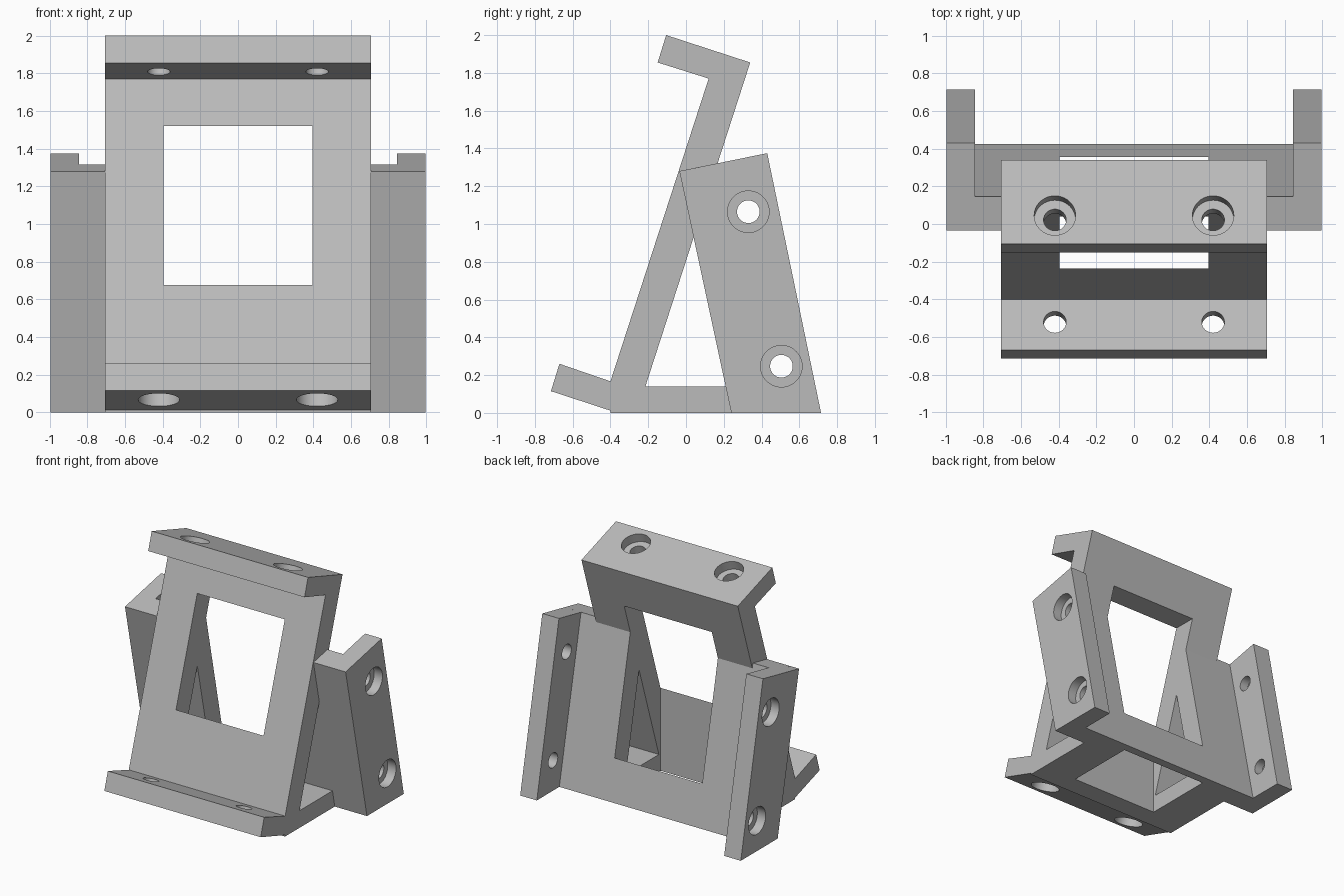
import bpy
import bmesh
from math import radians
from mathutils import Vector

cube = bpy.data.objects.get("Cube")
if cube:
    bpy.data.objects.remove(cube, do_unlink=True)

grey = bpy.data.materials.new("plain grey")
grey.use_nodes = True
grey.diffuse_color = (0.5, 0.5, 0.5, 1)
grey.node_tree.nodes["Principled BSDF"].inputs["Base Color"].default_value = (0.5, 0.5, 0.5, 1)


def add_object(name, bm):
    bmesh.ops.recalc_face_normals(bm, faces=bm.faces)
    mesh = bpy.data.meshes.new(name)
    bm.to_mesh(mesh)
    bm.free()
    mesh.materials.append(grey)
    obj = bpy.data.objects.new(name, mesh)
    bpy.context.collection.objects.link(obj)
    return obj


def prism(name, profile, x0, x1):
    """Extrude a (y, z) outline from x0 to x1."""
    bm = bmesh.new()
    face = bm.faces.new([bm.verts.new((x0, y, z)) for y, z in profile])
    ext = bmesh.ops.extrude_face_region(bm, geom=[face])
    moved = [v for v in ext["geom"] if isinstance(v, bmesh.types.BMVert)]
    bmesh.ops.translate(bm, verts=moved, vec=(x1 - x0, 0, 0))
    return add_object(name, bm)


def rod(name, centre, axis, radius, length):
    bm = bmesh.new()
    bmesh.ops.create_cone(bm, cap_ends=True, segments=48, radius1=radius,
                          radius2=radius, depth=length)
    obj = add_object(name, bm)
    obj.rotation_euler = Vector(axis).to_track_quat("Z", "Y").to_euler()
    obj.location = centre
    obj.hide_render = True
    return obj


def combine(target, tool, operation):
    mod = target.modifiers.new("combine", "BOOLEAN")
    mod.operation, mod.solver, mod.object = operation, "EXACT", tool
    bpy.context.view_layer.update()
    bpy.context.view_layer.objects.active = target
    bpy.ops.object.modifier_apply(modifier=mod.name)
    bpy.data.objects.remove(tool, do_unlink=True)


def drill(target, mouth, axis):
    """Through hole with a counterbore; axis points out of the mouth."""
    mouth, axis = Vector(mouth), Vector(axis).normalized()
    combine(target, rod("hole_cutter", mouth - axis * 0.08, axis, 0.06, 0.3), "DIFFERENCE")
    combine(target, rod("counterbore_cutter", mouth, axis, 0.11, 0.15), "DIFFERENCE")


# Leaning front plate with top arm, foot and base, around a triangular gap
half = 0.705
bracket = prism("mounting_bracket", [
    (-0.40, 0), (-0.40, 0.012), (-0.715, 0.115), (-0.67, 0.26), (-0.40, 0.167),
    (0.12, 1.77), (-0.15, 1.855), (-0.105, 2.0), (0.34, 1.855),
    (-0.215, 0.14), (0.30, 0.14), (0.30, 0)], -half, half)

# Rear plate leaning against the front plate
rear = prism("rear_plate", [(0.24, 0), (-0.035, 1.28), (0.145, 1.317), (0.425, 0)], -0.92, 0.92)
combine(bracket, rear, "UNION")

# Side flanges
for side in (-1, 1):
    flange = prism("side_flange", [(0.24, 0), (-0.035, 1.28), (0.43, 1.375), (0.715, 0)],
                   side * 0.845, side * 0.995)
    combine(bracket, flange, "UNION")

# Central opening through plates and base
opening = prism("opening_cutter", [(-0.235, -0.1), (-0.235, 1.52), (0.355, 1.52), (0.355, -0.1)],
                -0.395, 0.395)
combine(bracket, opening, "DIFFERENCE")

# Screw holes
for side in (-1, 1):
    drill(bracket, (side * 0.42, 0.045, 1.951), (0, 0.31, 0.95))
    drill(bracket, (side * 0.42, -0.567, 0.067), (0, -0.31, -0.95))
    for y, z in ((0.33, 1.065), (0.505, 0.247)):
        drill(bracket, (side * 0.995, y, z), (side, 0, 0))

# Smooth hole walls, crisp edges
bpy.ops.object.select_all(action="DESELECT")
bracket.select_set(True)
bpy.context.view_layer.objects.active = bracket
bpy.ops.object.shade_smooth_by_angle(angle=radians(25))
